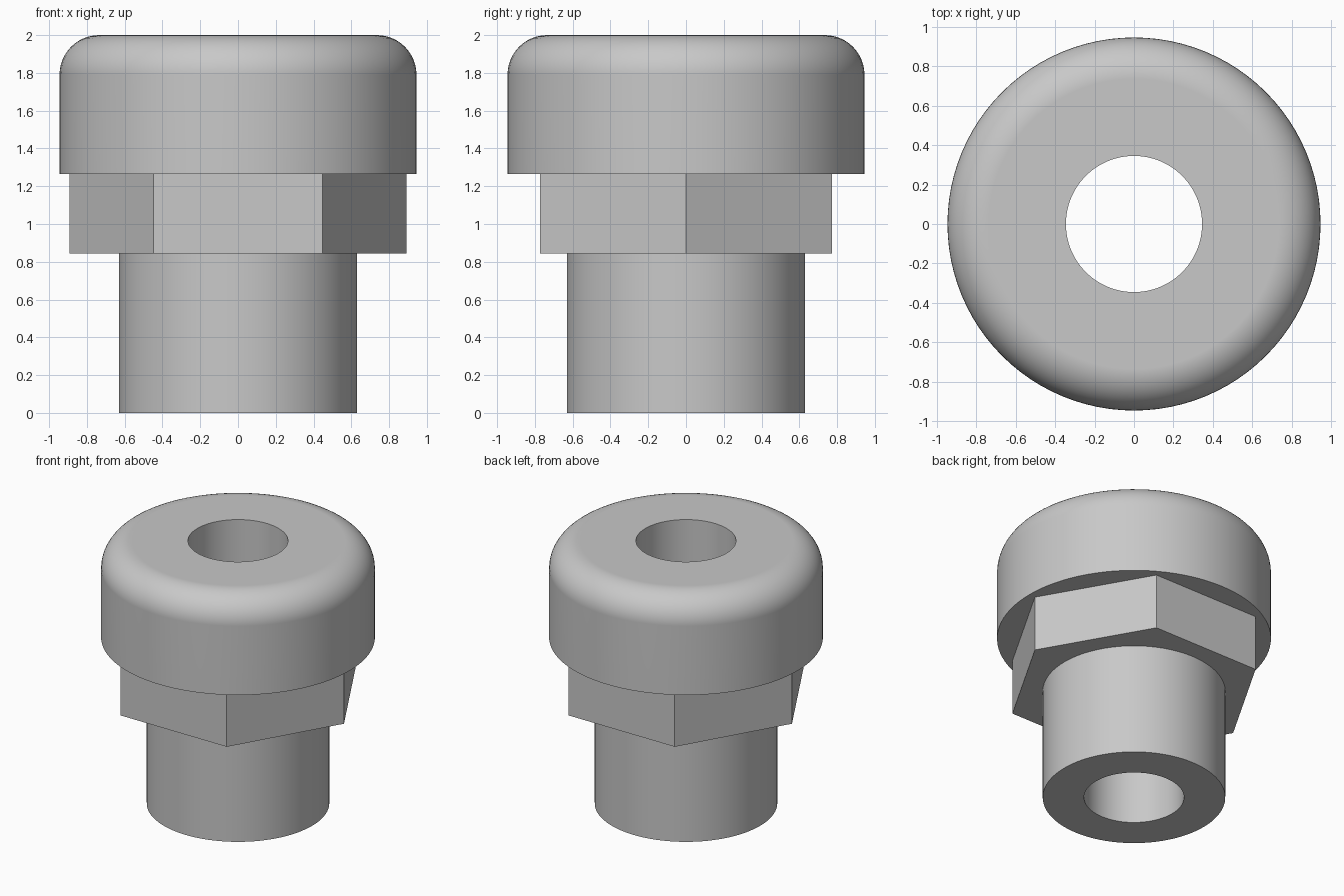
import bpy
import bmesh
import math

if "Cube" in bpy.data.objects:
    bpy.data.objects.remove(bpy.data.objects["Cube"], do_unlink=True)

SEGMENTS = 96
HEAD_R, HEX_R, SHANK_R, BORE_R = 0.945, 0.893, 0.63, 0.345
HEX_Z, HEAD_Z, TOP_Z = 0.845, 1.265, 2.0
FILLET = 0.21
OVERLAP = 0.15

grey = bpy.data.materials.new("satin grey")
grey.use_nodes = True
colour = (0.58, 0.58, 0.58, 1)
grey.diffuse_color = colour
grey.node_tree.nodes["Principled BSDF"].inputs["Base Color"].default_value = colour


def prism(name, radius, z0, z1, sides=SEGMENTS, fillet=0):
    """Upright prism with a corner on +x and an optional rounded top rim."""
    bm = bmesh.new()
    ring = [bm.verts.new((radius * math.cos(math.tau * i / sides),
                          radius * math.sin(math.tau * i / sides), z0))
            for i in range(sides)]
    base = bm.faces.new(ring)
    top = bmesh.ops.extrude_face_region(bm, geom=[base], use_keep_orig=True)["geom"]
    for v in (g for g in top if isinstance(g, bmesh.types.BMVert)):
        v.co.z = z1
    bmesh.ops.recalc_face_normals(bm, faces=bm.faces)
    if fillet:
        rim = [e for e in bm.edges if all(v.co.z > z1 - 0.001 for v in e.verts)]
        bmesh.ops.bevel(bm, geom=rim, offset=fillet, segments=12,
                        profile=0.5, affect="EDGES")
    mesh = bpy.data.meshes.new(name)
    bm.to_mesh(mesh)
    bm.free()
    mesh.materials.append(grey)
    obj = bpy.data.objects.new(name, mesh)
    bpy.context.collection.objects.link(obj)
    return obj


def combine(target, tool, operation):
    mod = target.modifiers.new(tool.name, "BOOLEAN")
    mod.operation = operation
    mod.solver = "EXACT"
    mod.object = tool
    bpy.ops.object.modifier_apply(modifier=mod.name)
    bpy.data.objects.remove(tool, do_unlink=True)


# Rounded head, hexagonal collar and shank, joined into one solid
body = prism("fitting_body", HEAD_R, HEAD_Z, TOP_Z, fillet=FILLET)
collar = prism("hex_collar", HEX_R, HEX_Z, HEAD_Z + OVERLAP, sides=6)
shank = prism("shank", SHANK_R, 0, HEX_Z + OVERLAP)
bore = prism("bore_cutter", BORE_R, -OVERLAP, TOP_Z + OVERLAP)
bore.hide_render = True

bpy.ops.object.select_all(action="DESELECT")
bpy.context.view_layer.objects.active = body
body.select_set(True)
combine(body, collar, "UNION")
combine(body, shank, "UNION")

# Straight hole through the whole part
combine(body, bore, "DIFFERENCE")

# Smooth round walls with crisp edges
bpy.ops.object.shade_smooth_by_angle(angle=math.radians(30))
weighted = body.modifiers.new("even_shading", "WEIGHTED_NORMAL")
weighted.keep_sharp = True
